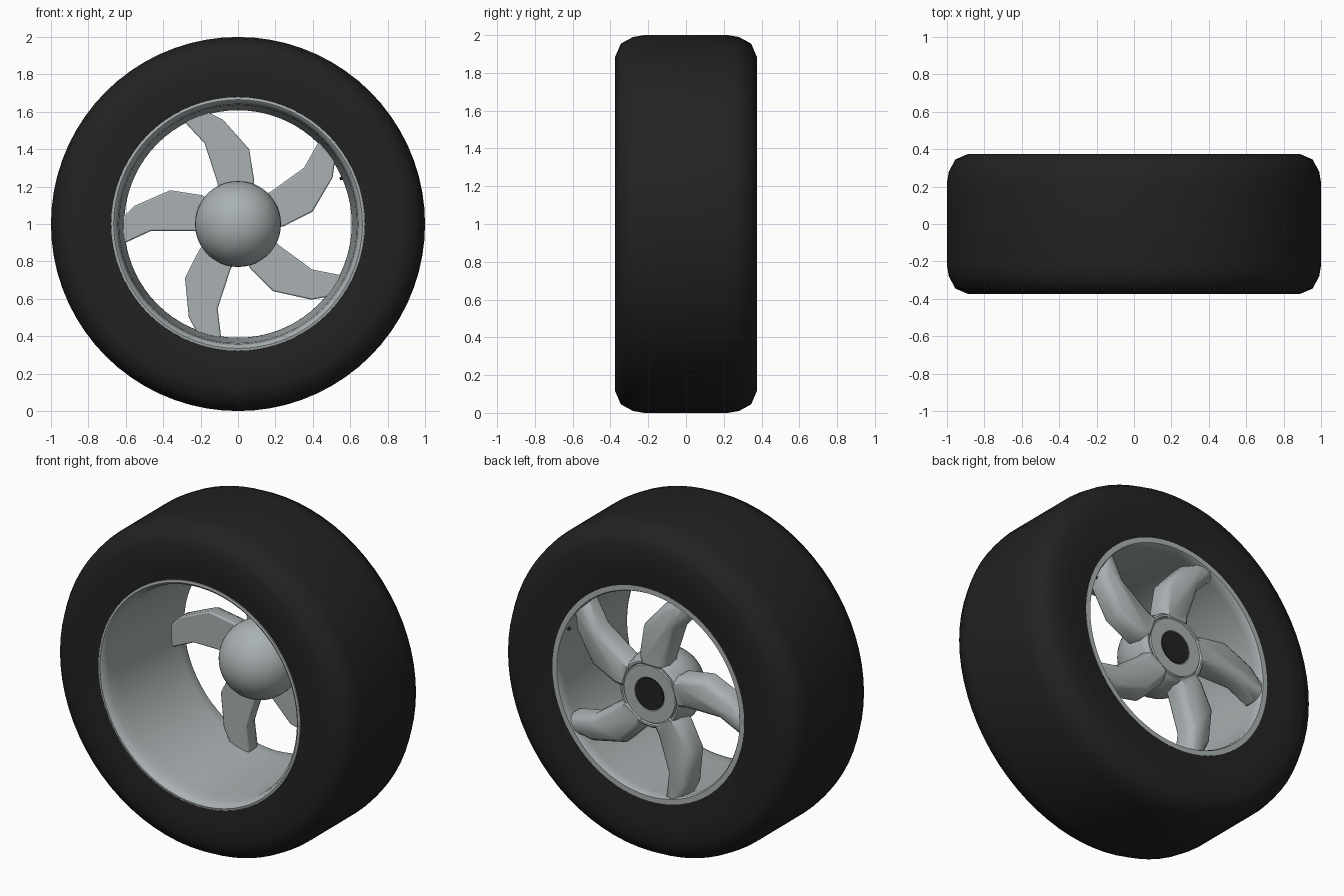
import bpy, bmesh
from math import sin, cos, pi, radians
from mathutils import Matrix, Vector

cube = bpy.data.objects.get("Cube")
if cube:
    bpy.data.objects.remove(cube)


def make_material(name, color):
    m = bpy.data.materials.new(name)
    m.use_nodes = True
    m.diffuse_color = color
    bsdf = m.node_tree.nodes["Principled BSDF"]
    bsdf.inputs["Base Color"].default_value = color
    bsdf.inputs["Roughness"].default_value = 0.6
    return m


rubber = make_material("black rubber", (0.016, 0.016, 0.016, 1))
metal = make_material("silver grey metal", (0.40, 0.44, 0.445, 1))


def finish(bm, name, mat, angle=40):
    bmesh.ops.recalc_face_normals(bm, faces=bm.faces)
    mesh = bpy.data.meshes.new(name)
    bm.to_mesh(mesh)
    bm.free()
    mesh.materials.append(mat)
    ob = bpy.data.objects.new(name, mesh)
    bpy.context.collection.objects.link(ob)
    ob.location.z = 1
    bpy.ops.object.select_all(action='DESELECT')
    ob.select_set(True)
    bpy.context.view_layer.objects.active = ob
    bpy.ops.object.shade_smooth_by_angle(angle=radians(angle))
    return ob


def lathe(name, profile, mat, closed, steps=72, angle=40):
    """Turn a (radius, y) profile around the wheel axis."""
    bm = bmesh.new()
    verts = [bm.verts.new((r, y, 0)) for r, y in profile]
    edges = [bm.edges.new(p) for p in zip(verts, verts[1:])]
    if closed:
        edges.append(bm.edges.new((verts[-1], verts[0])))
    bmesh.ops.spin(bm, geom=verts + edges, cent=(0, 0, 0), axis=(0, 1, 0),
                   angle=2 * pi, steps=steps)
    bmesh.ops.remove_doubles(bm, verts=bm.verts, dist=0.0005)
    return finish(bm, name, mat, angle)


# Tire: rounded shoulders, flat tread and side walls
half = [(1.0, 0.22), (0.99, 0.28), (0.955, 0.345), (0.885, 0.375), (0.78, 0.375)]
tire = [(0.675, -0.365)] + [(r, -y) for r, y in reversed(half)]
tire += half + [(0.64, 0.36), (0.64, 0.3), (0.675, -0.3)]
lathe("tire", tire, rubber, True)

# Rim barrel with rolled front lip
rim = [(0.66, -0.3), (0.68, -0.355), (0.678, -0.372), (0.665, -0.375),
       (0.652, -0.365), (0.642, -0.33), (0.636, -0.26), (0.625, 0.0),
       (0.61, 0.3), (0.608, 0.35), (0.615, 0.362), (0.645, 0.362), (0.645, 0.3)]
lathe("rim", rim, metal, True)

# Hub: dome in front, stepped collar behind
dome = [(0.23 * sin(radians(a)), 0.215 - 0.23 * cos(radians(a))) for a in range(0, 114, 8)]
collar = [(0.208, 0.335), (0.195, 0.35), (0.184, 0.35), (0.178, 0.342),
          (0.172, 0.35), (0.1, 0.35), (0.095, 0.345), (0, 0.345)]
lathe("hub", dome + collar, metal, False, steps=48)
lathe("axle_hole", [(0, 0.352), (0.095, 0.352), (0.095, 0.34)], rubber, False, steps=32)

# Spokes: five bent blades, chamfered toward the back
outline = [(-0.1, 0.15), (-0.11, 0.22), (-0.178, 0.43), (-0.28, 0.54),
           (-0.268, 0.61), (-0.2, 0.628), (-0.15, 0.592), (-0.08, 0.558),
           (0.06, 0.40), (0.087, 0.23), (0.07, 0.15)]
for i in range(5):
    bm = bmesh.new()
    front = bm.faces.new([bm.verts.new((x, 0.235, z)) for x, z in outline])
    ext = bmesh.ops.extrude_face_region(bm, geom=[front], use_keep_orig=True)
    back = [g for g in ext["geom"] if isinstance(g, bmesh.types.BMFace)]
    moved = [g for g in ext["geom"] if isinstance(g, bmesh.types.BMVert)]
    bmesh.ops.translate(bm, vec=Vector((0, 0.07, 0)), verts=moved)
    bmesh.ops.recalc_face_normals(bm, faces=bm.faces)
    bmesh.ops.inset_region(bm, faces=back, thickness=0.016, depth=0.034)
    bmesh.ops.inset_region(bm, faces=back, thickness=0.022, depth=0.016)
    bm.transform(Matrix.Rotation(-i * 2 * pi / 5, 4, 'Y'))
    spoke = finish(bm, f"spoke_{i + 1}", metal)
    bevel = spoke.modifiers.new("soft edges", 'BEVEL')
    bevel.width = 0.008
    bevel.segments = 2
    bevel.limit_method = 'ANGLE'
    bevel.angle_limit = radians(50)

# Valve stem on the inside of the rim
bm = bmesh.new()
bmesh.ops.create_cone(bm, cap_ends=True, segments=10, radius1=0.018, radius2=0.008, depth=0.05)
bm.transform(Matrix.Translation((0.567, 0.335, 0.25)) @ Matrix.Rotation(radians(-114), 4, 'Y'))
finish(bm, "valve_stem", rubber)
